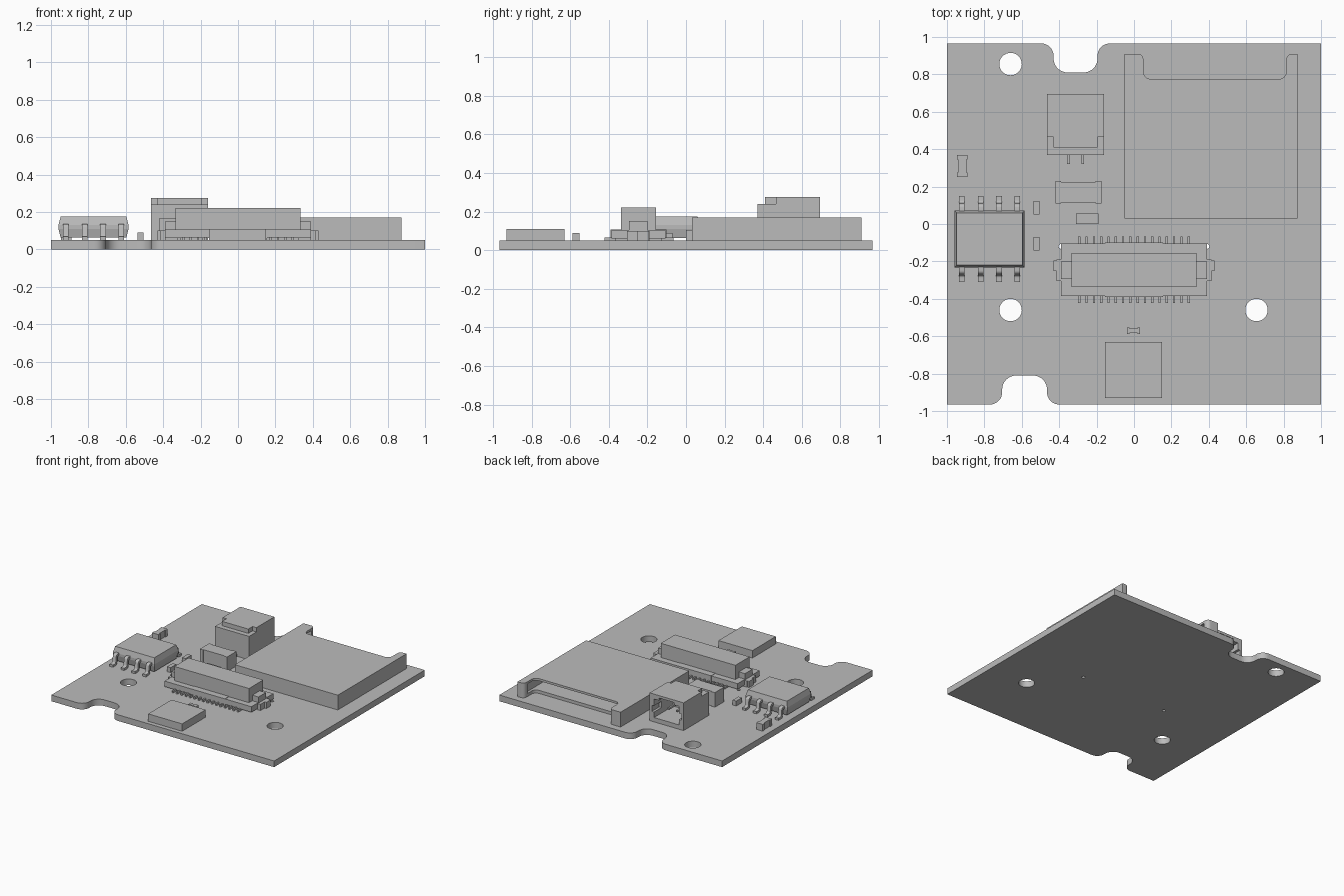
import bpy, bmesh, math
from mathutils import Vector, Matrix

if "Cube" in bpy.data.objects:
    bpy.data.objects.remove(bpy.data.objects["Cube"], do_unlink=True)

grey = bpy.data.materials.new("plain grey")
grey.use_nodes = True
COLOUR = (0.5, 0.5, 0.5, 1)
grey.diffuse_color = COLOUR
grey.node_tree.nodes["Principled BSDF"].inputs["Base Color"].default_value = COLOUR

T = 0.05  # board thickness


def finish(name, bm):
    bmesh.ops.recalc_face_normals(bm, faces=bm.faces)
    me = bpy.data.meshes.new(name)
    bm.to_mesh(me)
    bm.free()
    me.materials.append(grey)
    ob = bpy.data.objects.new(name, me)
    bpy.context.collection.objects.link(ob)
    return ob


def smooth(ob):
    bpy.ops.object.select_all(action='DESELECT')
    ob.select_set(True)
    bpy.context.view_layer.objects.active = ob
    bpy.ops.object.shade_smooth_by_angle(angle=math.radians(30))


def boxes(name, *spans):
    """One object from several (x0, x1, y0, y1, z0, z1) blocks."""
    bm = bmesh.new()
    for x0, x1, y0, y1, z0, z1 in spans:
        m = Matrix.Translation(((x0 + x1) / 2, (y0 + y1) / 2, (z0 + z1) / 2))
        bmesh.ops.create_cube(bm, size=1, matrix=m @ Matrix.Diagonal((x1 - x0, y1 - y0, z1 - z0, 1)))
    return finish(name, bm)


def rounded(corners, steps=8):
    """Outline points from (x, y, fillet radius) corners."""
    out = []
    n = len(corners)
    for i, (x, y, r) in enumerate(corners):
        p = Vector((x, y))
        if r == 0:
            out.append(p)
            continue
        a = (Vector(corners[i - 1][:2]) - p).normalized()
        b = (Vector(corners[(i + 1) % n][:2]) - p).normalized()
        half = a.angle(b) / 2
        c = p + (a + b).normalized() * (r / math.sin(half))
        d = r / math.tan(half)
        u, v = p + a * d - c, p + b * d - c
        sweep = u.angle(v)
        for k in range(steps + 1):
            t = k / steps
            w = (u * math.sin((1 - t) * sweep) + v * math.sin(t * sweep)) / math.sin(sweep)
            out.append(c + w)
    return out


def prism(name, points, z0, z1, matrix=None):
    bm = bmesh.new()
    f = bm.faces.new([bm.verts.new((p[0], p[1], z0)) for p in points])
    ext = bmesh.ops.extrude_face_region(bm, geom=[f])
    bmesh.ops.translate(bm, vec=(0, 0, z1 - z0), verts=[v for v in ext["geom"] if isinstance(v, bmesh.types.BMVert)])
    if matrix:
        bm.transform(matrix)
    return finish(name, bm)


def cylinder(name, x, y, r):
    pts = [(x + r * math.cos(a), y + r * math.sin(a)) for a in (math.tau * k / 32 for k in range(32))]
    return prism(name, pts, -0.1, T + 0.1)


def cut(ob, cutter):
    cutter.hide_render = True
    mod = ob.modifiers.new("cut", 'BOOLEAN')
    mod.operation, mod.solver, mod.object = 'DIFFERENCE', 'EXACT', cutter
    bpy.context.view_layer.objects.active = ob
    bpy.ops.object.modifier_apply(modifier=mod.name)
    bpy.data.objects.remove(cutter, do_unlink=True)


# Board with two edge notches, screw holes and peg holes
E, N, R = 0.965, 0.81, 0.065
board = prism("circuit_board", rounded([
    (-1, -E, 0), (-0.705, -E, R), (-0.705, -N, 0.075), (-0.465, -N, 0.075), (-0.465, -E, R),
    (1, -E, 0), (1, E, 0),
    (-0.195, E, R), (-0.195, N, 0.075), (-0.43, N, 0.075), (-0.43, E, R), (-1, E, 0)]), 0, T)
for x, y, r in [(-0.66, 0.855, 0.06), (-0.66, -0.46, 0.06), (0.655, -0.46, 0.06),
                (-0.39, -0.12, 0.013), (0.39, -0.12, 0.013)]:
    cut(board, cylinder("hole_cutter", x, y, r))
smooth(board)

# Card socket: shell with finger cut-out and a slot facing the back
socket = prism("card_socket", rounded([
    (-0.05, 0.03, 0), (0.875, 0.03, 0), (0.875, 0.91, 0), (0.815, 0.91, 0.03),
    (0.815, 0.775, 0.04), (0.05, 0.775, 0.04), (0.05, 0.91, 0.03), (-0.05, 0.91, 0)]), T, 0.17)
cut(socket, boxes("slot_cutter", (0.0, 0.835, 0.3, 0.87, 0.075, 0.152)))
smooth(socket)

# Plug socket: stepped housing, opening to the back with key slots
plug = boxes("plug_socket", (-0.465, -0.16, 0.37, 0.695, T, 0.24))
for part in [(-0.465, -0.16, 0.465, 0.695, 0.2, 0.275), (-0.43, -0.195, 0.41, 0.5, 0.2, 0.275)]:
    block = boxes("step", part)
    mod = plug.modifiers.new("join", 'BOOLEAN')
    mod.operation, mod.solver, mod.object = 'UNION', 'EXACT', block
    bpy.context.view_layer.objects.active = plug
    bpy.ops.object.modifier_apply(modifier=mod.name)
    bpy.data.objects.remove(block, do_unlink=True)
for c in [(-0.425, -0.2, 0.45, 0.8, 0.085, 0.235), (-0.38, -0.245, 0.6, 0.8, 0.2, 0.255),
          (-0.445, -0.18, 0.6, 0.8, 0.13, 0.18)]:
    cut(plug, boxes("mouth_cutter", c))
boxes("plug_pins", *[(x - 0.007, x + 0.007, 0.32, 0.6, T, 0.066) for x in (-0.35, -0.275)])
boxes("plug_contacts", *[(x - 0.007, x + 0.007, 0.44, 0.62, 0.14, 0.155) for x in (-0.35, -0.275)])

# Eight-lead chip: body with tapered sides
bm = bmesh.new()
rings = []
for z, inset in [(0.062, 0.012), (0.11, 0), (0.13, 0), (0.175, 0.012)]:
    x0, x1, y0, y1 = -0.96 + inset, -0.585 - inset, -0.232 + inset, 0.072 - inset
    rings.append([bm.verts.new((x, y, z)) for x, y in [(x0, y0), (x1, y0), (x1, y1), (x0, y1)]])
for a, b in zip(rings, rings[1:]):
    for i in range(4):
        j = (i + 1) % 4
        bm.faces.new((a[i], a[j], b[j], b[i]))
bm.faces.new(rings[0])
bm.faces.new(rings[-1])
finish("chip_body", bm)

# Gull-wing leads, drawn in profile and swept across their width
lead = rounded([(-0.02, 0.136, 0), (0.036, 0.136, 0.02), (0.046, 0.068, 0.012), (0.08, 0.068, 0),
                (0.08, T, 0), (0.028, T, 0.02), (0.02, 0.116, 0.01), (-0.02, 0.116, 0)], 4)
stand = Matrix(((0, 0, 1, 0), (1, 0, 0, 0), (0, 1, 0, 0), (0, 0, 0, 1)))
for x in (-0.92, -0.82, -0.722, -0.625):
    for edge, side in ((0.07, 1), (-0.23, -1)):
        place = Matrix.Translation((x, edge, 0)) @ Matrix.Diagonal((1, side, 1, 1)) @ stand
        smooth(prism("chip_lead", lead, -0.015, 0.015, place))

# Long ribbon connector with end brackets and two rows of pins
boxes("ribbon_connector_base", (-0.39, 0.39, -0.385, -0.105, 0.06, 0.105),
      (-0.155, 0.155, -0.39, -0.1, T, 0.108))
boxes("ribbon_connector_top", (-0.335, 0.335, -0.337, -0.155, 0.1, 0.22))
for s in (-1, 1):
    spans = [(0.32, 0.39, -0.295, -0.2, T, 0.15), (0.385, 0.415, -0.305, -0.19, T, 0.1),
             (0.41, 0.43, -0.25, -0.195, T, 0.1)]
    boxes("ribbon_bracket", *[(*sorted((s * a, s * b)), *rest) for a, b, *rest in spans])
pitch = 0.039
pins = [(i - 7.5) * pitch for i in range(16)]
boxes("ribbon_pins", *[(x - 0.006, x + 0.006, y, y + 0.06, T, 0.066)
                       for x in pins for y in (-0.422, -0.126)])

# Flat square chip
boxes("square_chip", (-0.155, 0.15, -0.93, -0.63, T, 0.11))


def passive(name, x0, x1, y0, y1, top, cap=0.0):
    """Small part; a cap length gives it wider end caps along its long side."""
    e = 0.006
    if not cap:
        return boxes(name, (x0, x1, y0, y1, T, top))
    if x1 - x0 > y1 - y0:
        ends = [(x0, x0 + cap, y0, y1, T, top), (x1 - cap, x1, y0, y1, T, top)]
        core = (x0 + cap, x1 - cap, y0 + e, y1 - e, T, top)
    else:
        ends = [(x0, x1, y0, y0 + cap, T, top), (x0, x1, y1 - cap, y1, T, top)]
        core = (x0 + e, x1 - e, y0 + cap, y1 - cap, T, top)
    return boxes(name, core, *ends)


# Small surface-mounted parts
passive("large_capacitor", -0.42, -0.175, 0.11, 0.23, 0.168, 0.03)
passive("side_capacitor", -0.947, -0.89, 0.25, 0.37, 0.105, 0.025)
passive("middle_resistor", -0.31, -0.19, 0, 0.055, 0.105)
passive("upper_resistor", -0.537, -0.505, 0.05, 0.123, 0.09)
passive("lower_resistor", -0.537, -0.505, -0.143, -0.07, 0.09)
passive("front_resistor", -0.038, 0.033, -0.588, -0.553, 0.088, 0.015)
